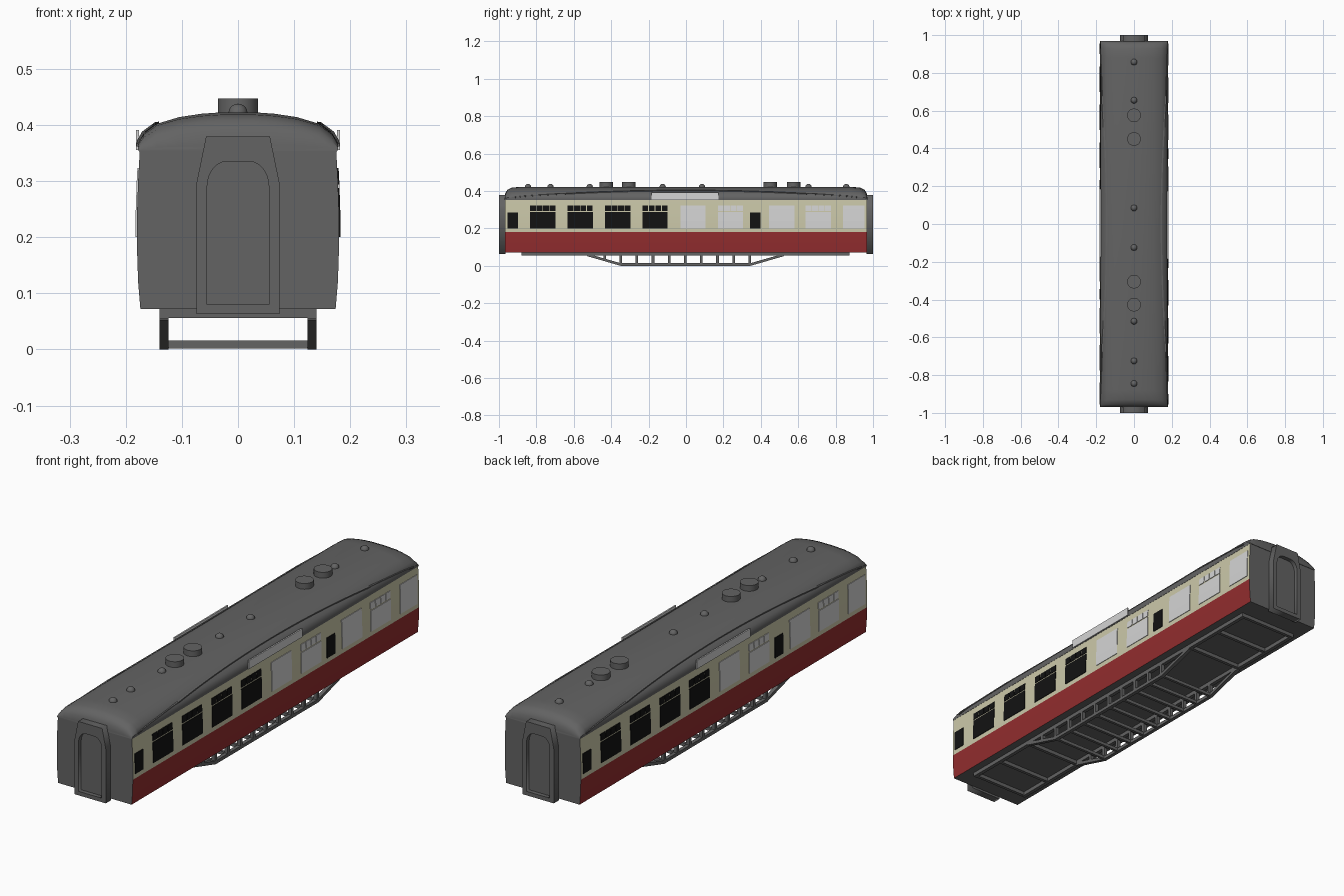
import bpy, bmesh, math

if "Cube" in bpy.data.objects:
    bpy.data.objects.remove(bpy.data.objects["Cube"])


def material(name, rgb):
    m = bpy.data.materials.new(name)
    m.diffuse_color = (*rgb, 1)
    m.use_nodes = True
    m.node_tree.nodes["Principled BSDF"].inputs["Base Color"].default_value = m.diffuse_color
    return m


GREY = material("dark grey", (0.125, 0.125, 0.125))
RED = material("crimson", (0.29, 0.026, 0.028))
CREAM = material("cream", (0.60, 0.58, 0.40))
BLACK = material("black glass", (0.006, 0.006, 0.006))
WHITE = material("pale glass", (0.66, 0.66, 0.66))


def add_mesh(name, verts, faces, mats):
    me = bpy.data.meshes.new(name)
    me.from_pydata(verts, [], faces)
    for m in mats:
        me.materials.append(m)
    ob = bpy.data.objects.new(name, me)
    bpy.context.collection.objects.link(ob)
    bm = bmesh.new()
    bm.from_mesh(me)
    bmesh.ops.recalc_face_normals(bm, faces=bm.faces)
    bm.to_mesh(me)
    bm.free()
    return ob


def loft(name, rings, mats):
    n = len(rings[0])
    verts = [p for r in rings for p in r]
    faces = [[k * n + i, k * n + (i + 1) % n, (k + 1) * n + (i + 1) % n, (k + 1) * n + i]
             for k in range(len(rings) - 1) for i in range(n)]
    faces += [list(range(n)), [len(verts) - n + i for i in range(n)]]
    return add_mesh(name, verts, faces, mats)


def box(name, x, y, z, mat):
    ring = lambda yy: [(x[0], yy, z[0]), (x[1], yy, z[0]), (x[1], yy, z[1]), (x[0], yy, z[1])]
    return loft(name, [ring(y[0]), ring(y[1])], [mat])


def interp(pts, t):
    for (a, u), (b, v) in zip(pts, pts[1:]):
        if t <= b:
            return u + (v - u) * (t - a) / (b - a)
    return pts[-1][1]


def smooth(ob, angle=35):
    bpy.ops.object.select_all(action='DESELECT')
    ob.select_set(True)
    bpy.context.view_layer.objects.active = ob
    bpy.ops.object.shade_smooth_by_angle(angle=math.radians(angle))


# Body shell: bowed sides, red below and cream above, grey ends
SIDE = [(0.072, 0.174), (0.12, 0.178), (0.18, 0.180), (0.24, 0.180), (0.30, 0.178), (0.356, 0.175)]
section = [(x, z) for z, x in SIDE] + [(-x, z) for z, x in reversed(SIDE)]
body = loft("body_shell", [[(x, y, z) for x, z in section] for y in (-0.968, 0.968)], [GREY, RED, CREAM])
for f in body.data.polygons:
    if abs(f.normal.x) > 0.8:
        f.material_index = 1 if f.center.z < 0.18 else 2
smooth(body)

# Roof with quickly rounded ends
HALF = [(0.176, 0.353), (0.178, 0.368), (0.168, 0.385), (0.145, 0.402), (0.105, 0.414), (0.065, 0.420), (0.03, 0.4225)]
roof_sec = HALF + [(-x, z) for x, z in reversed(HALF)]
ENDS = [(0.970, 0.15), (0.966, 0.5), (0.955, 0.78), (0.93, 0.94), (0.88, 1.0)]
stations = [(-y, s) for y, s in ENDS] + list(reversed(ENDS))
roof = loft("roof", [[(x, y, 0.353 + (z - 0.353) * s) for x, z in roof_sec] for y, s in stations], [GREY])
smooth(roof, 40)


# Windows: thin plates that follow the bowed side; the left is the right turned half round
def window(name, side, y0, y1, z0, z1, mat):
    zs = [z0] + [z for z, _ in SIDE if z0 < z < z1] + [z1]
    rings = []
    for y in (y0, y1):
        r = [(interp(SIDE, z) + 0.0025, y, z) for z in zs] + [(interp(SIDE, z) - 0.003, y, z) for z in reversed(zs)]
        rings.append([(side * a, side * b, c) for a, b, c in r])
    return loft(name, rings, [mat])


def vented(name, side, y0, mat):
    window(name, side, y0, y0 + 0.135, 0.20, 0.288, mat)
    for i in range(4):
        a = y0 + i * 0.0345
        window(name + "_vent", side, a, a + 0.0305, 0.294, 0.323, mat)


for side, label in ((1, "right"), (-1, "left")):
    for y0 in (-0.833, -0.633, -0.432, -0.233):
        vented(label + "_saloon_window", side, y0, BLACK)
    for y0 in (0.170, 0.640):
        vented(label + "_pale_window", side, y0, WHITE)
    for y0, y1 in ((-0.03, 0.105), (0.445, 0.58), (0.84, 0.955)):
        window(label + "_pale_window", side, y0, y1, 0.20, 0.323, WHITE)
    for y0 in (-0.955, 0.343):
        window(label + "_door_window", side, y0, y0 + 0.056, 0.20, 0.286, BLACK)
    # Roof destination board
    xs = sorted((side * 0.176, side * 0.182))
    ys = sorted((side * -0.185, side * 0.175))
    box(label + "_roof_board", xs, ys, (0.355, 0.391), WHITE)
    # Arched rain strip
    zx = [(z, x) for x, z in HALF]
    rings = []
    for i in range(33):
        y = -0.93 + 1.86 * i / 32
        z = 0.366 + 0.036 * (1 - (y / 0.93) ** 2)
        x = interp(zx, z)
        if abs(y) > 0.88:
            z -= 0.002
        rings.append([(side * (x + a), y, z + b) for a, b in ((-0.004, -0.003), (0.003, -0.002), (0.003, 0.003), (-0.004, 0.004))])
    loft(label + "_rain_strip", rings, [GREY])

# Roof ventilators
for y in (-0.427, -0.305, 0.45, 0.575):
    bpy.ops.mesh.primitive_cylinder_add(vertices=32, radius=0.036, depth=0.035, location=(0, y, 0.4295))
    ob = bpy.context.object
    ob.name = "roof_drum_vent"
    ob.data.materials.append(GREY)
    smooth(ob)
for y in (-0.845, -0.725, -0.515, -0.125, 0.085, 0.655, 0.857):
    bpy.ops.mesh.primitive_uv_sphere_add(segments=16, ring_count=10, radius=0.017, location=(0, y, 0.421))
    ob = bpy.context.object
    ob.name = "roof_dome_vent"
    ob.data.materials.append(GREY)
    smooth(ob)

# Gangway frames with an arched opening at each end
outer = [(-0.074, 0.063), (0.074, 0.063), (0.074, 0.296), (0.057, 0.379), (-0.057, 0.379), (-0.074, 0.296)]
inner = [(-0.055, 0.08), (0.055, 0.08)]
for i in range(7):
    a = math.pi / 2 * i / 6
    inner.append((0.02 + 0.035 * math.cos(a), 0.29 + 0.045 * math.sin(a)))
inner += [(-x, z) for x, z in reversed(inner[2:])]
for y, label in ((-0.983, "front"), (0.983, "back")):
    cu = bpy.data.curves.new(label + "_gangway", 'CURVE')
    cu.dimensions, cu.fill_mode, cu.extrude = '2D', 'BOTH', 0.017
    for pts in (outer, inner):
        sp = cu.splines.new('POLY')
        sp.points.add(len(pts) - 1)
        for p, (x, z) in zip(sp.points, pts):
            p.co = (x, z, 0, 1)
        sp.use_cyclic_u = True
    cu.materials.append(GREY)
    ob = bpy.data.objects.new(label + "_gangway", cu)
    bpy.context.collection.objects.link(ob)
    ob.rotation_euler = (math.pi / 2, 0, 0)
    ob.location = (0, y, 0)
    bpy.ops.object.select_all(action='DESELECT')
    ob.select_set(True)
    bpy.context.view_layer.objects.active = ob
    bpy.ops.object.convert(target='MESH')
    s = math.copysign(1, y)
    box(label + "_gangway_door", (-0.056, 0.056), sorted((s * 0.96, s * 0.982)), (0.078, 0.336), GREY)

# Underframe: sole bars, cross members, trussing and posts
PATH = [(-0.53, 0.066), (-0.35, 0.014), (0.345, 0.014), (0.525, 0.066)]
posts = [-0.435 + 0.0862 * i for i in range(10)]
for s in (1, -1):
    xs = sorted((s * 0.124, s * 0.140))
    box("sole_bar", xs, (-0.88, 0.875), (0.055, 0.073), GREY)
    rings = [[(xs[0], y, z - 0.014), (xs[1], y, z - 0.014), (xs[1], y, z), (xs[0], y, z)] for y, z in PATH]
    loft("truss_bar", rings, [GREY])
    for y in posts:
        box("truss_post", xs, (y - 0.007, y + 0.007), (interp(PATH, y) - 0.008, 0.06), GREY)
for y in posts[1:]:
    box("truss_cross_bar", (-0.126, 0.126), (y - 0.006, y + 0.006), (0.002, 0.016), GREY)
for y in (-0.873, -0.72, -0.53, 0.525, 0.70, 0.868):
    box("floor_cross_member", (-0.126, 0.126), (y - 0.007, y + 0.007), (0.056, 0.073), GREY)
